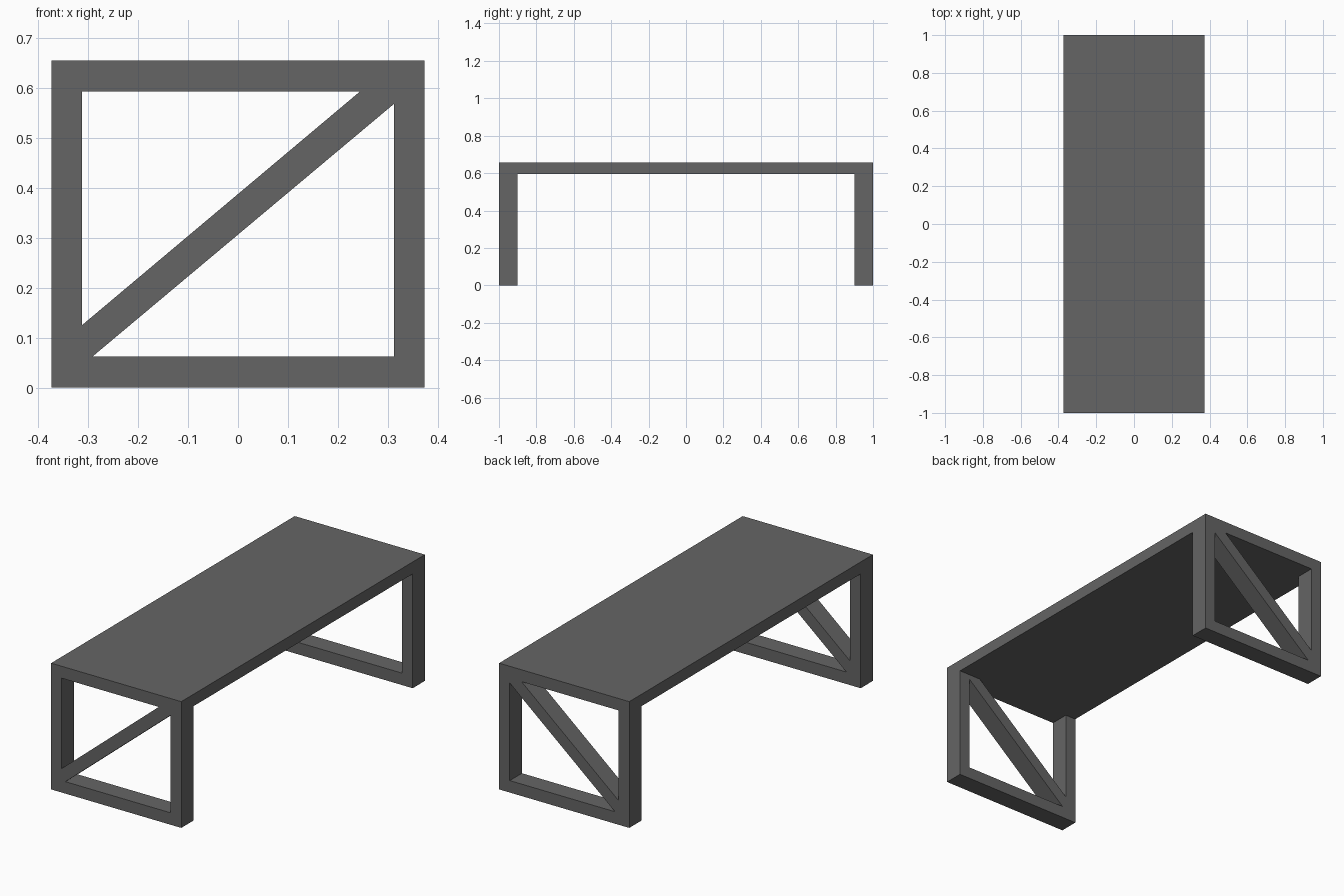
import bpy, bmesh

if "Cube" in bpy.data.objects:
    bpy.data.objects.remove(bpy.data.objects["Cube"])

W, H = 0.374, 0.656      # half width, total height
T = 0.062                # slab and rail thickness
D = 0.1                  # depth of each end frame
XI, ZI = 0.313, H - T    # inner edges of the frame opening

# Dark grey finish
dark = bpy.data.materials.new("dark_grey")
dark.diffuse_color = (0.13, 0.13, 0.13, 1)
dark.use_nodes = True
dark.node_tree.nodes["Principled BSDF"].inputs["Base Color"].default_value = dark.diffuse_color


def prism(name, outline, y0, y1):
    """Extrude an (x, z) outline from y0 to y1."""
    bm = bmesh.new()
    face = bm.faces.new([bm.verts.new((x, y0, z)) for x, z in outline])
    ext = bmesh.ops.extrude_face_region(bm, geom=[face])
    verts = [v for v in ext["geom"] if isinstance(v, bmesh.types.BMVert)]
    bmesh.ops.translate(bm, verts=verts, vec=(0, y1 - y0, 0))
    bmesh.ops.recalc_face_normals(bm, faces=bm.faces)
    mesh = bpy.data.meshes.new(name)
    bm.to_mesh(mesh)
    bm.free()
    mesh.materials.append(dark)
    obj = bpy.data.objects.new(name, mesh)
    bpy.context.collection.objects.link(obj)
    return obj


def rect(x0, x1, z0, z1):
    return [(x0, z0), (x1, z0), (x1, z1), (x0, z1)]


# Table top
prism("table_top", rect(-W, W, ZI, H), -1, 1)

# Diagonal brace, cut to fit inside the frame corners
brace = [(-XI, T), (-0.292, T), (XI, 0.569), (XI, ZI), (0.245, ZI), (-XI, 0.125)]

# End frames
for end, y0 in (("front", -1), ("back", 1 - D)):
    y1 = y0 + D
    prism(end + "_left_leg", rect(-W, -XI, 0, ZI), y0, y1)
    prism(end + "_right_leg", rect(XI, W, 0, ZI), y0, y1)
    prism(end + "_bottom_rail", rect(-XI, XI, 0, T), y0, y1)
    prism(end + "_brace", brace, y0, y1)
